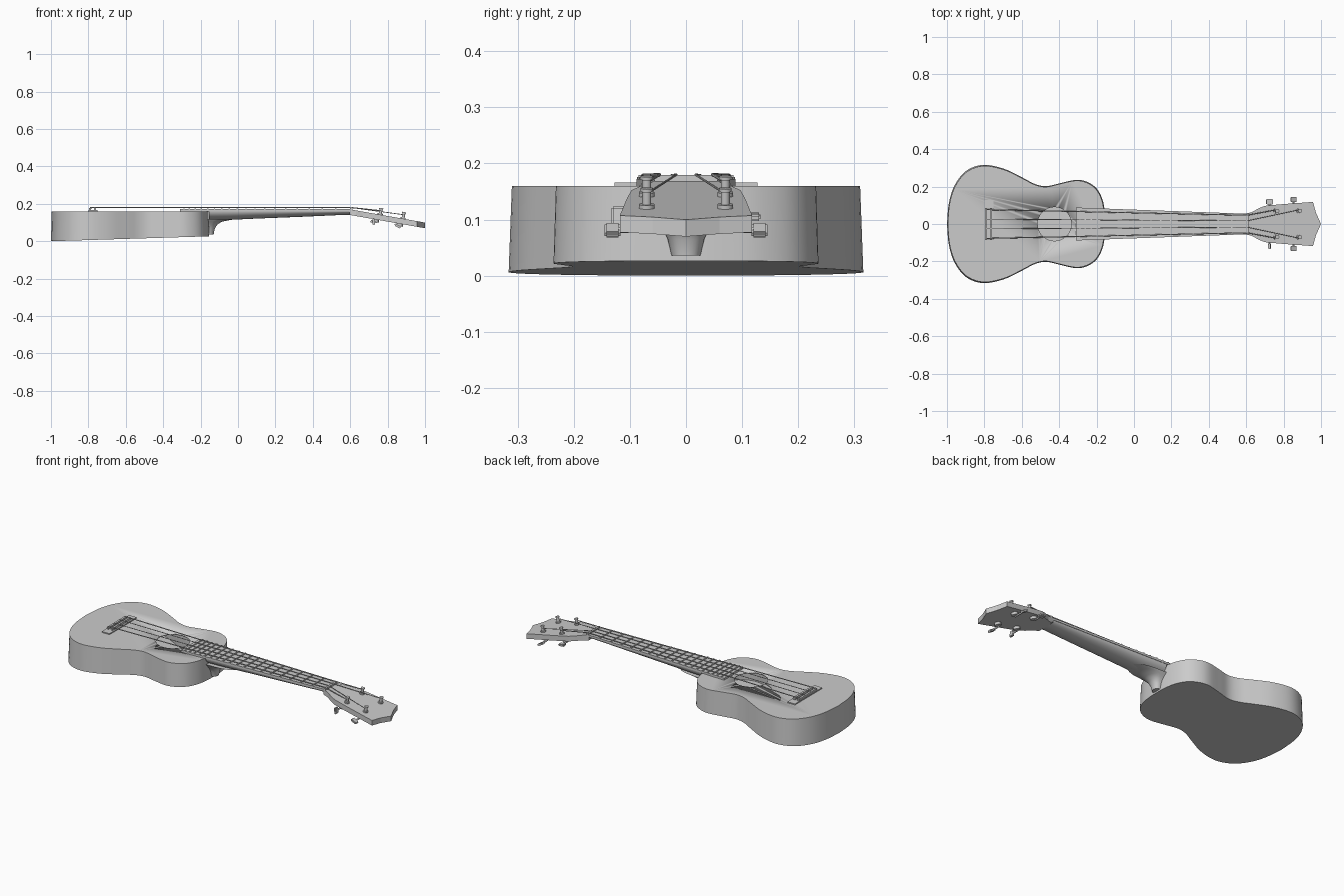
import bpy, bmesh, math
from mathutils import Vector, Matrix

if "Cube" in bpy.data.objects:
    bpy.data.objects.remove(bpy.data.objects["Cube"])

grey = bpy.data.materials.new("plain_grey")
grey.use_nodes = True
grey.diffuse_color = (0.6, 0.6, 0.6, 1)
grey.node_tree.nodes["Principled BSDF"].inputs["Base Color"].default_value = (0.6, 0.6, 0.6, 1)


def finish(name, bm, smooth=True):
    bmesh.ops.recalc_face_normals(bm, faces=bm.faces[:])
    mesh = bpy.data.meshes.new(name)
    bm.to_mesh(mesh)
    bm.free()
    mesh.materials.append(grey)
    ob = bpy.data.objects.new(name, mesh)
    bpy.context.collection.objects.link(ob)
    if smooth:
        bpy.ops.object.select_all(action='DESELECT')
        ob.select_set(True)
        bpy.context.view_layer.objects.active = ob
        bpy.ops.object.shade_smooth_by_angle(angle=math.radians(35))
    return ob


def loft(name, rings, smooth=True):
    """Skin a row of equal closed rings and cap both ends."""
    bm = bmesh.new()
    rows = [[bm.verts.new(p) for p in ring] for ring in rings]
    n = len(rows[0])
    for a, b in zip(rows, rows[1:]):
        for i in range(n):
            j = (i + 1) % n
            bm.faces.new((a[i], a[j], b[j], b[i]))
    bm.faces.new(rows[0])
    bm.faces.new(rows[-1])
    return finish(name, bm, smooth)


def box(name, centre, size, turn=0, bevel=0):
    bm = bmesh.new()
    m = Matrix.Translation(centre) @ Matrix.Rotation(turn, 4, 'Y') @ Matrix.Diagonal((*size, 1))
    bmesh.ops.create_cube(bm, size=1, matrix=m)
    if bevel:
        bmesh.ops.bevel(bm, geom=bm.edges[:], offset=bevel, segments=2, affect='EDGES')
    return finish(name, bm, bool(bevel))


def rod(name, a, b, r, sides=20):
    a, b = Vector(a), Vector(b)
    d = b - a
    bm = bmesh.new()
    m = Matrix.Translation((a + b) / 2) @ d.to_track_quat('Z', 'Y').to_matrix().to_4x4()
    bmesh.ops.create_cone(bm, cap_ends=True, segments=sides, radius1=r, radius2=r,
                          depth=d.length, matrix=m)
    return finish(name, bm)


def spline(points, steps=5):
    """Smooth open curve through the points."""
    p = [Vector(q) for q in points]
    p = [2 * p[0] - p[1]] + p + [2 * p[-1] - p[-2]]
    out = []
    for a, b, c, d in zip(p, p[1:], p[2:], p[3:]):
        for k in range(steps):
            t = k / steps
            out.append(0.5 * (2 * b + (c - a) * t + (2 * a - 5 * b + 4 * c - d) * t * t
                              + (3 * b - a - 3 * c + d) * t ** 3))
    return out + [p[-2]]


# Hollow body with waisted outline and a slanted back
half = [(-1, 0), (-.99, .11), (-.96, .205), (-.9, .282), (-.81, .316), (-.7, .297),
        (-.6, .25), (-.53, .214), (-.47, .202), (-.4, .217), (-.31, .236),
        (-.25, .225), (-.2, .19), (-.168, .13), (-.156, .06), (-.154, 0)]
side = spline(half)
side[0], side[-1] = Vector((-1, 0)), Vector((-.154, 0))
outline = side + [Vector((p.x, -p.y)) for p in side[-2:0:-1]]
back = [(p.x, p.y, .031 * (p.x + 1)) for p in outline]
front = [(-.577 + (p.x + .577) * .99, p.y * .982, .16) for p in outline]
body = loft("body", [back, front])
shell = body.modifiers.new("shell", 'SOLIDIFY')
shell.thickness = .006
hole = rod("sound_hole_cutter", (-.425, 0, .1), (-.425, 0, .2), .09, 48)
hole.hide_render = True
hole.hide_viewport = True
hole.display_type = 'WIRE'
cut = body.modifiers.new("sound_hole", 'BOOLEAN')
cut.operation = 'DIFFERENCE'
cut.solver = 'EXACT'
cut.object = hole

# Bridge: low base, tie block and saddle
box("bridge_base", (-.775, 0, .163), (.05, .254, .006))
box("bridge_tie_block", (-.791, 0, .17), (.012, .17, .014))
box("bridge_saddle", (-.765, 0, .171), (.012, .17, .016))


# Fretboard, frets and nut
def width(x):
    return .088 - (x + .31) / .91 * .033


loft("fretboard", [[(x, -width(x), .16), (x, width(x), .16), (x, width(x), .172),
                    (x, -width(x), .172)] for x in (-.31, .605)], False)
for n in range(1, 19):
    x = .6 - 1.375 * (1 - 2 ** (-n / 12))
    box(f"fret_{n}", (x, 0, .173), (.007, 2 * width(x), .005))
box("nut", (.605, 0, .167), (.012, .112, .025))

# Rounded neck
rings = []
for x, low in [(-.155, .112), (-.05, .114), (.1, .121), (.35, .131), (.57, .141), (.64, .141)]:
    w = width(x) - .002
    rings.append([(x, w * math.cos(math.pi * k / 16), .163 - (.163 - low) * math.sin(math.pi * k / 16))
                  for k in range(17)])
loft("neck", rings)

# Heel: half-round sections flaring up into the neck
rings = []
for z, w, tip in [(.036, .026, -.13), (.065, .033, -.125), (.088, .044, -.112),
                  (.104, .058, -.087), (.114, .066, -.04), (.12, .07, .03)]:
    rings.append([(-.165 + (tip + .165) * math.sin(math.pi * k / 16) ** .6,
                   w * math.cos(math.pi * k / 16), z) for k in range(17)])
loft("heel", rings)


# Tilted headstock with a pointed end
def head_z(x):
    return .17 - .176 * (x - .6)


edge = [(.595, .055), (.63, .063), (.665, .083), (.7, .097), (.78, .105),
        (.957, .118), (.973, .06), (1, 0)]
plan = edge + [(x, -y) for x, y in edge[-2::-1]]
loft("headstock", [[(x, y, head_z(x) - t) for x, y in plan] for t in (.03, 0)], False)

# Tuning machines
normal = Vector((.173, 0, .985))
for s, label in ((1, "left"), (-1, "right")):
    for x, knob, tilt, where in ((.76, (.725, .119, .105), 5 if s > 0 else 85, "near"),
                                 (.882, (.853, .131, .081), 30, "far")):
        name = f"{label}_{where}_tuner"
        foot = Vector((x, s * .07, head_z(x)))
        rod(name + "_collar", foot, foot + normal * .007, .014)
        rod(name + "_post", foot, foot + normal * .034, .008)
        rod(name + "_cap", foot + normal * .03, foot + normal * .036, .011)
        gear = Vector((knob[0] + .012, s * .068, head_z(knob[0] + .012) - .03))
        rod(name + "_gear", gear + normal * .002, gear - normal * .014, .018)
        k = Vector((knob[0], s * knob[1], knob[2]))
        rod(name + "_shaft", (k.x, s * .06, k.z), k, .005, 12)
        box(name + "_knob", k, (.036, .028, .012), math.radians(tilt), .003)

# Strings from bridge over the nut to the posts
for i, (a, b, px, py) in enumerate([(.077, .047, .765, .077), (.026, .017, .888, .077)]):
    for s, label in ((1, "left"), (-1, "right")):
        path = [Vector((-.792, s * a, .179)), Vector((.605, s * b, .18)),
                Vector((px, s * py, head_z(px) + .022))]
        for part, (p, q) in zip(("main", "head"), zip(path, path[1:])):
            rod(f"{label}_{('outer', 'inner')[i]}_string_{part}", p, q, .0028 - .0008 * i, 8)
